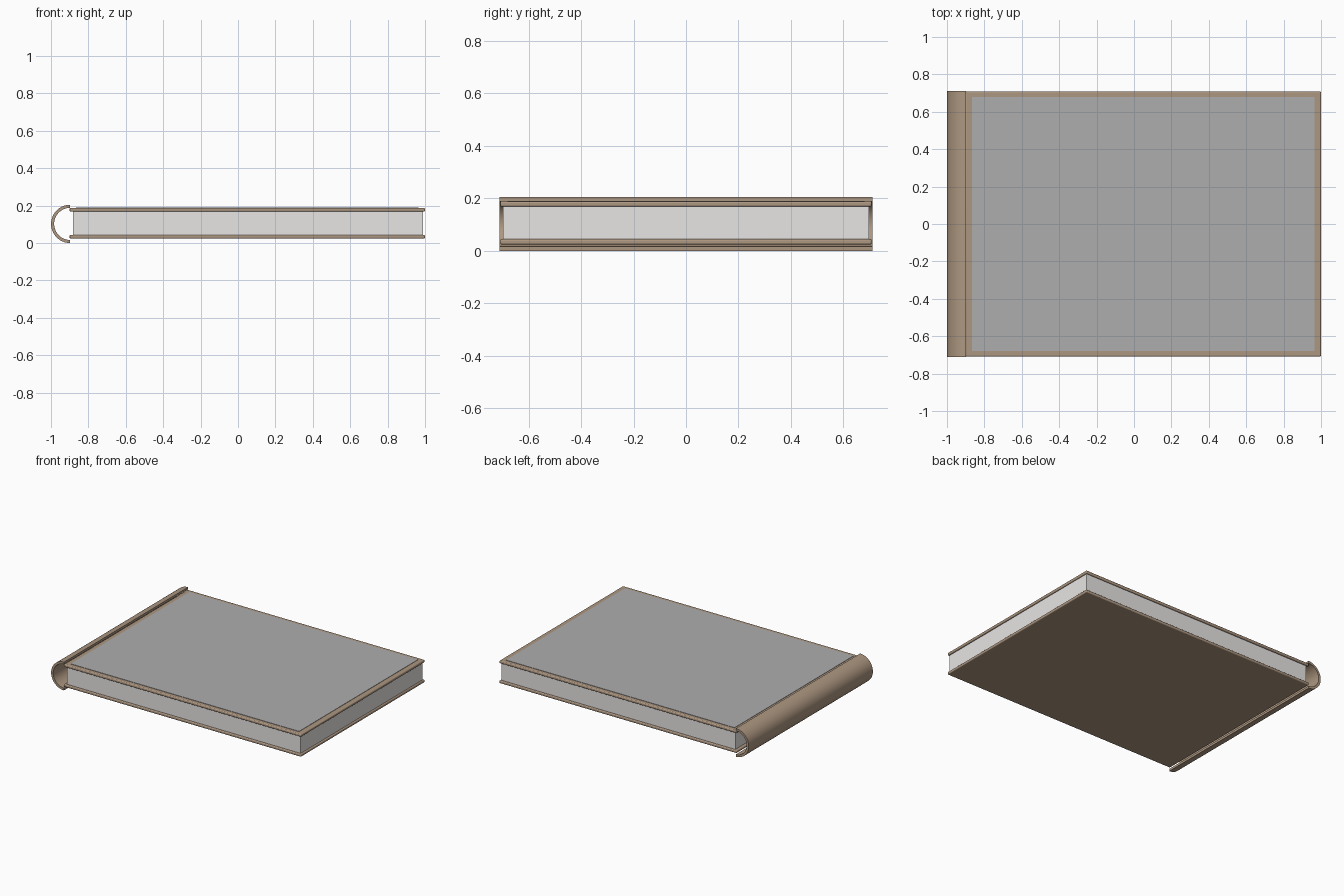
import bpy, bmesh, math

if "Cube" in bpy.data.objects:
    bpy.data.objects.remove(bpy.data.objects["Cube"])

def material(name, rgb):
    m = bpy.data.materials.new(name)
    m.diffuse_color = (*rgb, 1)
    m.use_nodes = True
    m.node_tree.nodes["Principled BSDF"].inputs["Base Color"].default_value = m.diffuse_color
    return m

leather = material("tan_leather", (0.42, 0.31, 0.22))
paper = material("paper", (0.80, 0.79, 0.77))
grey = material("grey_panel", (0.42, 0.42, 0.42))

def finish(name, bm, mat, bevel=0):
    bmesh.ops.recalc_face_normals(bm, faces=bm.faces)
    me = bpy.data.meshes.new(name)
    bm.to_mesh(me)
    bm.free()
    ob = bpy.data.objects.new(name, me)
    bpy.context.collection.objects.link(ob)
    me.materials.append(mat)
    if bevel:
        b = ob.modifiers.new("Bevel", 'BEVEL')
        b.width, b.segments = bevel, 3
    bpy.ops.object.select_all(action='DESELECT')
    bpy.context.view_layer.objects.active = ob
    ob.select_set(True)
    bpy.ops.object.shade_smooth_by_angle(angle=math.radians(35))
    return ob

def box(name, x, y, z, mat, bevel=0):
    bm = bmesh.new()
    bmesh.ops.create_cube(bm, size=1)
    for v in bm.verts:
        for i, (a, b) in enumerate((x, y, z)):
            v.co[i] = (a + b) / 2 + v.co[i] * (b - a)
    return finish(name, bm, mat, bevel)

# Cover boards and page block
Y = 0.708
for name, z0 in (("bottom_cover", 0.024), ("top_cover", 0.168)):
    box(name, (-0.9, 1.0), (-Y, Y), (z0, z0 + 0.02), leather, 0.006)
box("page_block", (-0.883, 0.99), (-0.697, 0.697), (0.04, 0.172), paper)

# Thin inset panel on the front cover
box("cover_panel", (-0.865, 0.965), (-0.68, 0.68), (0.186, 0.1905), grey)

# Half-round spine shell, extruded along y
cx, cz, outer, inner, n = -0.897, 0.1025, 0.1025, 0.086, 32
arc = [math.pi / 2 + math.pi * i / n for i in range(n + 1)]
profile = [(cx + outer * math.cos(a), cz + outer * math.sin(a)) for a in arc]
profile += [(cx + inner * math.cos(a), cz + inner * math.sin(a)) for a in reversed(arc)]
bm = bmesh.new()
face = bm.faces.new([bm.verts.new((x, -0.71, z)) for x, z in profile])
res = bmesh.ops.extrude_face_region(bm, geom=[face])
for v in res["geom"]:
    if isinstance(v, bmesh.types.BMVert):
        v.co.y = 0.71
finish("spine", bm, leather)
